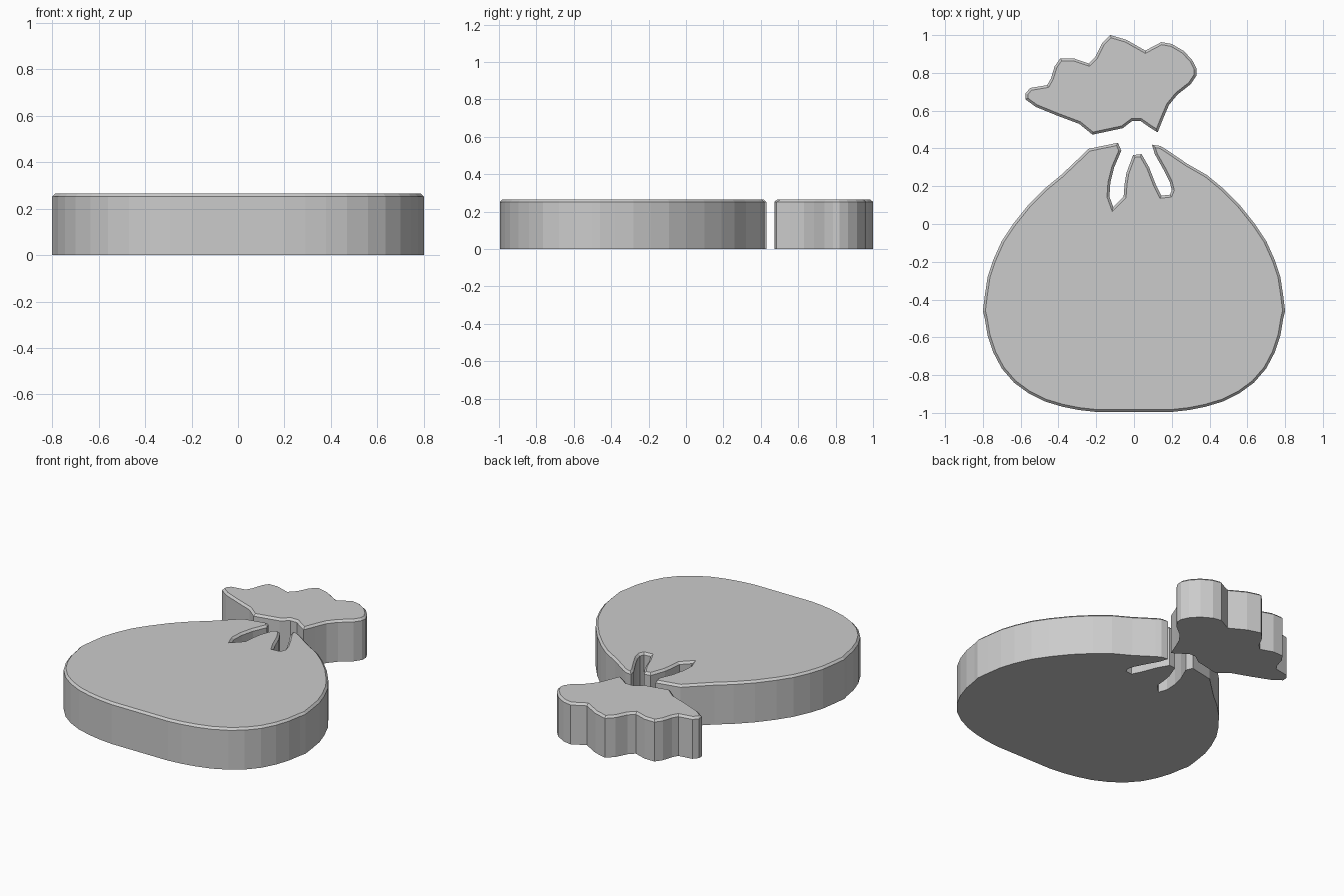
import bpy, bmesh

HEIGHT, CHAMFER = 0.265, 0.013


def slab(name, outline):
    """Extrude a closed outline up from the ground and chamfer its top rim."""
    bm = bmesh.new()
    base = bm.faces.new([bm.verts.new((x, y, 0)) for x, y in outline])
    ext = bmesh.ops.extrude_face_region(bm, geom=[base], use_keep_orig=True)
    top = [v for v in ext["geom"] if isinstance(v, bmesh.types.BMVert)]
    bmesh.ops.translate(bm, verts=top, vec=(0, 0, HEIGHT))
    bmesh.ops.recalc_face_normals(bm, faces=bm.faces)
    rim = [e for e in bm.edges if all(v.co.z > HEIGHT / 2 for v in e.verts)]
    bmesh.ops.bevel(bm, geom=rim, offset=CHAMFER, offset_type='OFFSET',
                    segments=1, profile=0.5, affect='EDGES')
    bmesh.ops.recalc_face_normals(bm, faces=bm.faces)
    mesh = bpy.data.meshes.new(name)
    bm.to_mesh(mesh)
    bm.free()
    obj = bpy.data.objects.new(name, mesh)
    bpy.context.collection.objects.link(obj)
    return obj


# Sack body: mirrored round side, plus the neck with its two fold slits
side = [(0.20, -0.995), (0.29, -0.985), (0.38, -0.967), (0.47, -0.94),
        (0.56, -0.895), (0.635, -0.84), (0.70, -0.765), (0.745, -0.68),
        (0.775, -0.59), (0.79, -0.50), (0.80, -0.46), (0.79, -0.38),
        (0.775, -0.28), (0.745, -0.19), (0.70, -0.09), (0.64, 0.0),
        (0.56, 0.10), (0.47, 0.19), (0.385, 0.26)]
neck = [(0.28, 0.32), (0.17, 0.395), (0.14, 0.413), (0.095, 0.42),
        (0.11, 0.37), (0.155, 0.29), (0.19, 0.22), (0.20, 0.18), (0.19, 0.155),
        (0.145, 0.15), (0.115, 0.21), (0.08, 0.30), (0.04, 0.37), (-0.005, 0.365),
        (-0.04, 0.27), (-0.05, 0.21), (-0.055, 0.145), (-0.11, 0.09),
        (-0.13, 0.145), (-0.125, 0.22), (-0.105, 0.30), (-0.067, 0.388),
        (-0.085, 0.43), (-0.24, 0.398), (-0.29, 0.35)]
slab("sack_body", side + neck + [(-x, y) for x, y in reversed(side)])

# Ruffled mouth of the sack above the tie gap
ruffle = [(-0.575, 0.69), (-0.55, 0.72), (-0.46, 0.735), (-0.44, 0.77),
          (-0.42, 0.835), (-0.39, 0.877), (-0.32, 0.877), (-0.24, 0.85),
          (-0.205, 0.885), (-0.17, 0.955), (-0.125, 1.0), (-0.04, 0.975),
          (0.06, 0.918), (0.145, 0.963), (0.20, 0.953), (0.265, 0.915),
          (0.31, 0.865), (0.332, 0.82), (0.33, 0.785), (0.30, 0.74),
          (0.23, 0.685), (0.185, 0.63), (0.155, 0.56), (0.125, 0.485),
          (0.085, 0.51), (0.035, 0.545), (-0.01, 0.545), (-0.06, 0.507),
          (-0.22, 0.473), (-0.29, 0.53), (-0.41, 0.575), (-0.52, 0.62), (-0.575, 0.66)]
slab("sack_ruffle", ruffle)
